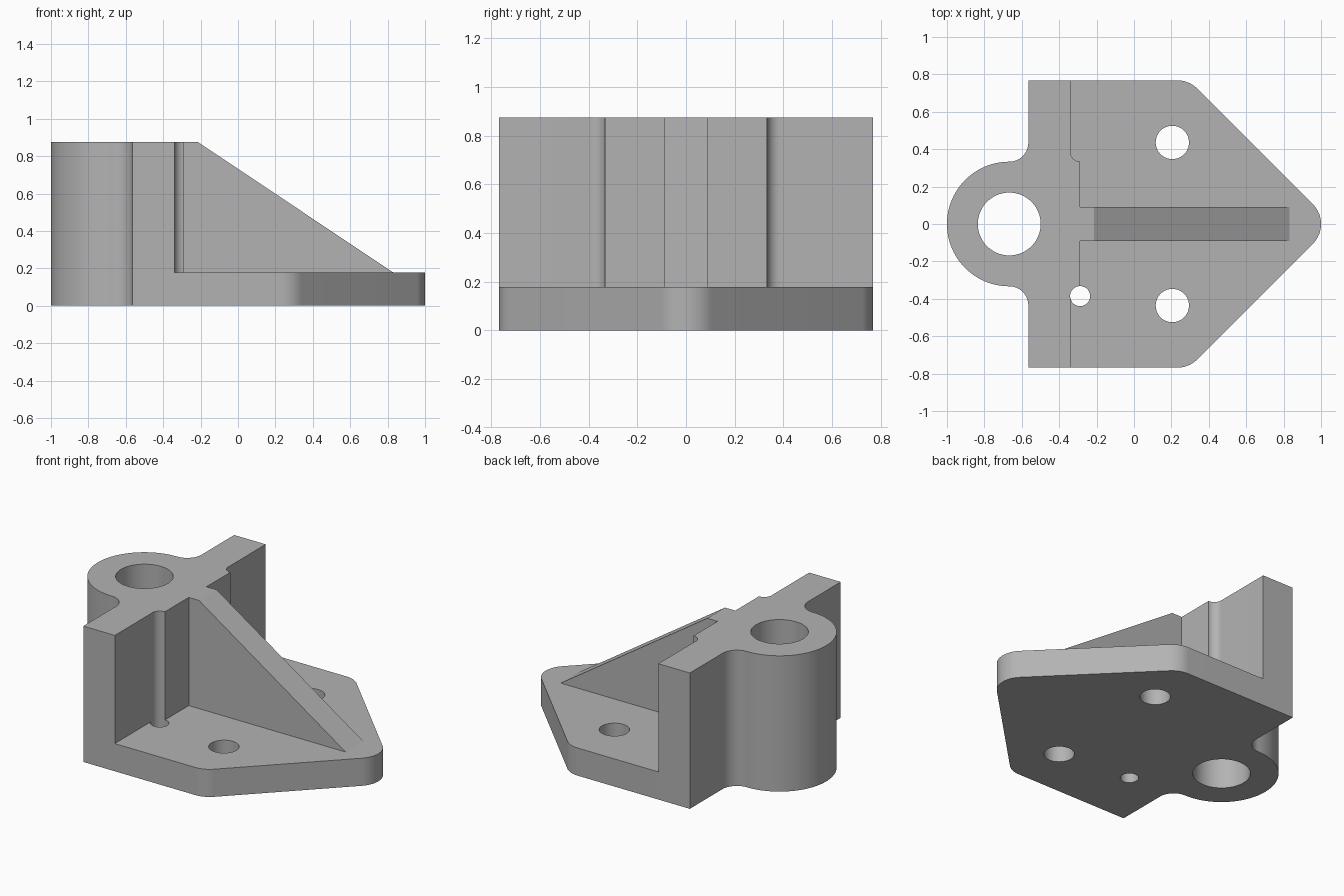
import bpy
import bmesh
from math import cos, sin, radians
from mathutils import Matrix

if "Cube" in bpy.data.objects:
    bpy.data.objects.remove(bpy.data.objects["Cube"], do_unlink=True)

HEIGHT, PLATE_TOP, HALF_WIDTH = 0.875, 0.178, 0.768
BOSS_X, BOSS_R = -0.667, 0.333

grey = bpy.data.materials.new("plain_grey")
grey.use_nodes = True
colour = (0.45, 0.45, 0.45, 1)
grey.diffuse_color = colour
grey.node_tree.nodes["Principled BSDF"].inputs["Base Color"].default_value = colour


def arc(x, y, r, start, end, steps=16):
    angles = [radians(start + (end - start) * i / steps) for i in range(steps + 1)]
    return [(x + r * cos(a), y + r * sin(a)) for a in angles]


def mirrored(half):
    """Close a +y half outline with its reflection across y = 0."""
    return half + [(x, -y) for x, y in reversed(half) if y > 1e-5]


def prism(name, outline, low, high):
    """Extrude a flat outline from low to high along z."""
    bm = bmesh.new()
    face = bm.faces.new([bm.verts.new((x, y, low)) for x, y in outline])
    top = bmesh.ops.extrude_face_region(bm, geom=[face])["geom"]
    bmesh.ops.translate(bm, vec=(0, 0, high - low),
                        verts=[v for v in top if isinstance(v, bmesh.types.BMVert)])
    bmesh.ops.recalc_face_normals(bm, faces=bm.faces)
    mesh = bpy.data.meshes.new(name)
    bm.to_mesh(mesh)
    bm.free()
    mesh.materials.append(grey)
    obj = bpy.data.objects.new(name, mesh)
    bpy.context.collection.objects.link(obj)
    return obj


def combine(target, tool, operation):
    mod = target.modifiers.new(operation.lower(), "BOOLEAN")
    mod.operation, mod.object, mod.solver = operation, tool, "EXACT"
    bpy.context.view_layer.objects.active = target
    bpy.ops.object.modifier_apply(modifier=mod.name)
    bpy.data.objects.remove(tool, do_unlink=True)


# Upright wall with the round boss blended into its back
bracket = prism("bracket", mirrored(
    arc(-0.288, 0.3855, 0.0525, -90, -180)
    + [(-0.3405, HALF_WIDTH), (-0.565, HALF_WIDTH)]
    + arc(BOSS_X, 0.435, 0.102, 0, -90)
    + arc(BOSS_X, 0, BOSS_R, 90, 180, 40)[1:]), 0, HEIGHT)

# Base plate with rounded point and corners
plate = prism("base_plate", mirrored(
    arc(0.85, 0, 0.15, 0, 45)
    + arc(0.232, 0.618, 0.15, 45, 90)
    + [(-0.45, HALF_WIDTH)]), 0, PLATE_TOP)
combine(bracket, plate, "UNION")

# Sloping rib, drawn sideways and turned upright
rib = prism("rib", [(-0.42, 0.1), (0.947, 0.1), (-0.215, HEIGHT), (-0.42, HEIGHT)],
            -0.09, 0.09)
rib.data.transform(Matrix.Rotation(radians(90), 4, "X"))
combine(bracket, rib, "UNION")

# Boss bore, bolt holes and small relief hole
for x, y, r in [(BOSS_X, 0, 0.168), (0.205, 0.436, 0.089),
                (0.205, -0.436, 0.089), (-0.288, -0.3855, 0.0535)]:
    hole = prism("hole_cutter", arc(x, y, r, 0, 360, 64)[:-1], -0.1, HEIGHT + 0.1)
    combine(bracket, hole, "DIFFERENCE")

bpy.ops.object.select_all(action="DESELECT")
bracket.select_set(True)
bpy.context.view_layer.objects.active = bracket
bpy.ops.object.shade_smooth_by_angle(angle=radians(30))
